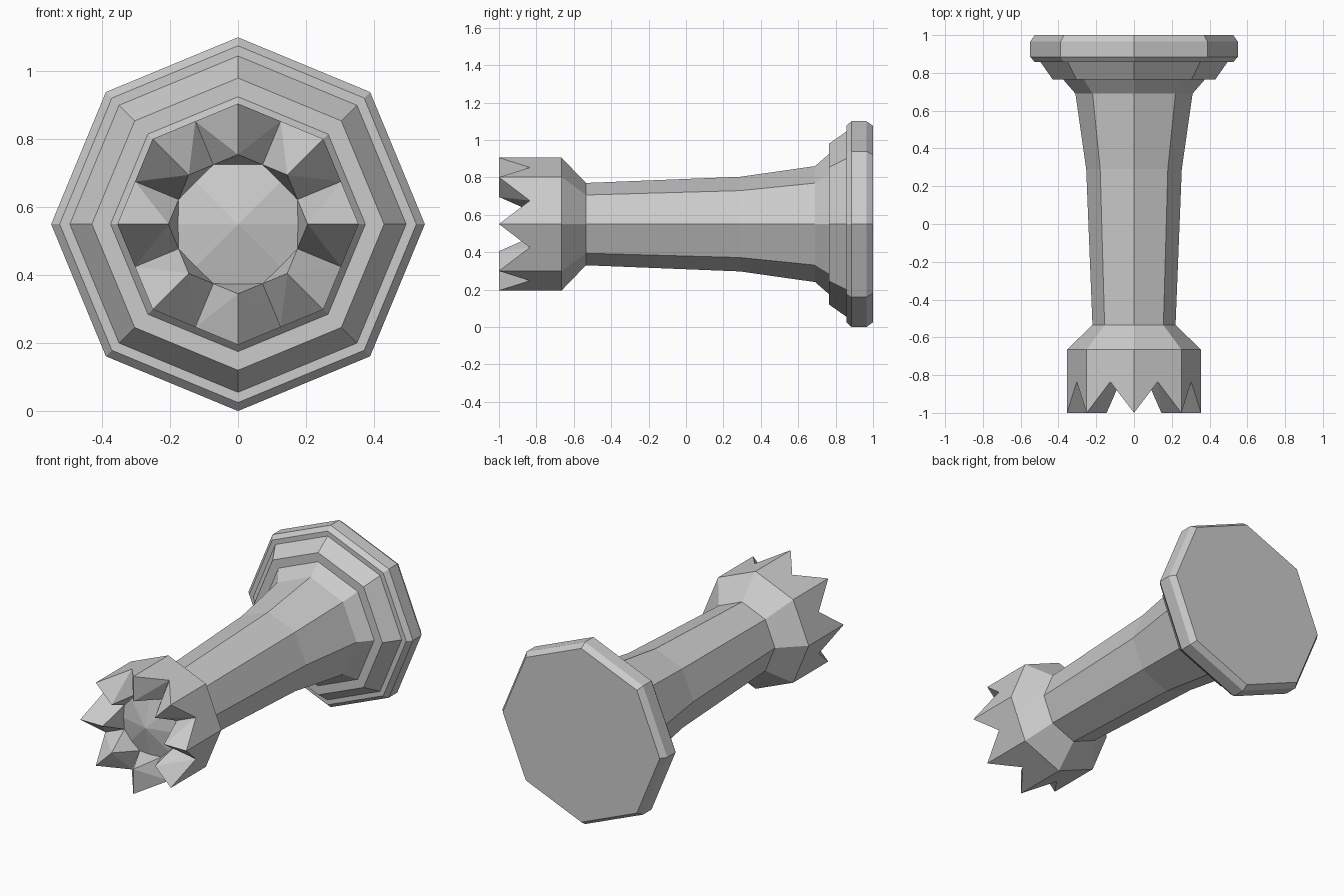
import bpy, bmesh, math

SIDES = 8
AXIS_Z = 0.55
STEP = 2 * math.pi / SIDES
HALF = math.cos(STEP / 2)  # edge-midpoint radius relative to corner radius

old = bpy.data.objects.get("Cube")
if old:
    bpy.data.objects.remove(old, do_unlink=True)

grey = bpy.data.materials.new("plain_grey")
grey.use_nodes = True
COLOUR = (0.6, 0.6, 0.6, 1)
grey.diffuse_color = COLOUR
grey.node_tree.nodes["Principled BSDF"].inputs["Base Color"].default_value = COLOUR


def ring(bm, radius, y, turn=0.0):
    """Octagonal ring of vertices around the lying axis."""
    return [bm.verts.new((radius * math.cos((i + turn) * STEP), y,
                          AXIS_Z + radius * math.sin((i + turn) * STEP)))
            for i in range(SIDES)]


def bridge(bm, a, b):
    for i in range(SIDES):
        j = (i + 1) % SIDES
        bm.faces.new((a[i], a[j], b[j], b[i]))


def finish(bm, name):
    bmesh.ops.recalc_face_normals(bm, faces=bm.faces)
    mesh = bpy.data.meshes.new(name)
    bm.to_mesh(mesh)
    bm.free()
    mesh.materials.append(grey)
    obj = bpy.data.objects.new(name, mesh)
    bpy.context.collection.objects.link(obj)
    return obj


def lathe(name, profile):
    """Closed octagonal turning from (radius, y) pairs."""
    bm = bmesh.new()
    rings = [ring(bm, r, y) for r, y in profile]
    for a, b in zip(rings, rings[1:]):
        bridge(bm, a, b)
    bm.faces.new(rings[0])
    bm.faces.new(rings[-1])
    return finish(bm, name)


# Stepped base and tapered stem in one turning
lathe("base_and_stem", [
    (0.525, 1.0), (0.55, 0.965), (0.55, 0.885), (0.525, 0.857),
    (0.495, 0.857), (0.43, 0.765), (0.375, 0.765), (0.31, 0.69),
    (0.253, 0.29), (0.22, -0.535)])

# Flared crown with eight pointed teeth
bm = bmesh.new()
OUTER, INNER, TIP_Y, NOTCH_Y = 0.355, 0.205, -1.0, -0.835
neck = ring(bm, 0.22, -0.535)
rim = ring(bm, OUTER, -0.665)
tip = ring(bm, OUTER, TIP_Y)
in_tip = ring(bm, INNER, TIP_Y)
notch = ring(bm, OUTER * HALF, NOTCH_Y, 0.5)
in_notch = ring(bm, INNER * HALF, NOTCH_Y, 0.5)
bm.faces.new(neck)
bridge(bm, neck, rim)
for i in range(SIDES):
    j = (i + 1) % SIDES
    bm.faces.new((rim[i], rim[j], tip[j], notch[i], tip[i]))
    for k in (i, j):
        bm.faces.new((tip[k], notch[i], in_tip[k]))
        bm.faces.new((in_tip[k], notch[i], in_notch[i]))
    bm.faces.new((in_tip[j], in_notch[i], in_notch[j]))
bm.faces.new(in_notch)
finish(bm, "crown")

# Low pointed cap inside the crown
bm = bmesh.new()
edge = ring(bm, INNER, NOTCH_Y)
apex = bm.verts.new((0, -0.885, AXIS_Z))
for i in range(SIDES):
    bm.faces.new((edge[i], edge[(i + 1) % SIDES], apex))
bm.faces.new(edge)
finish(bm, "crown_cap")
